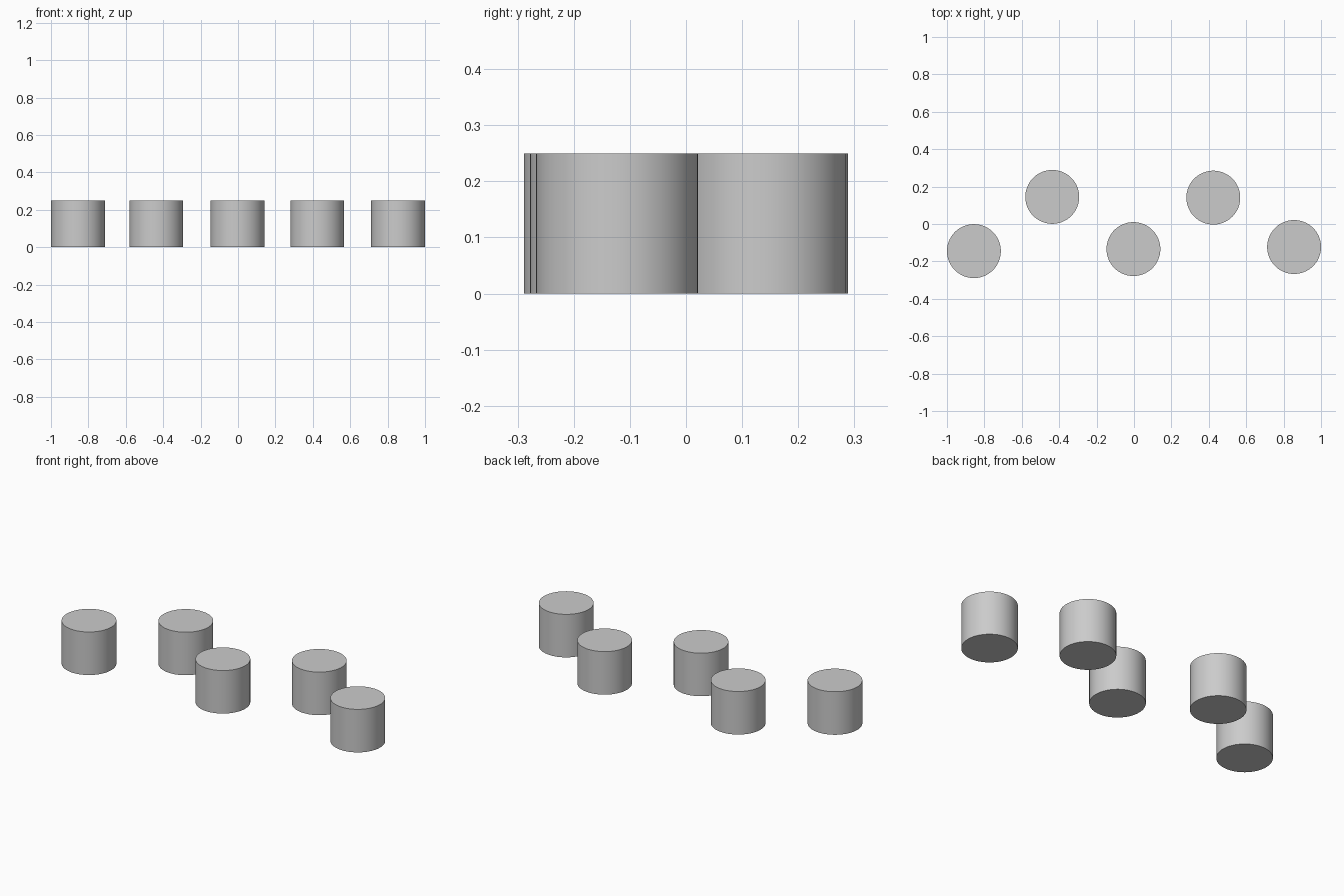
import bpy
import math

if "Cube" in bpy.data.objects:
    bpy.data.objects.remove(bpy.data.objects["Cube"])

RADIUS = 0.144
HEIGHT = 0.25


def add_peg(name, x, y):
    """Upright capped cylinder standing on z = 0."""
    bpy.ops.mesh.primitive_cylinder_add(
        vertices=96, radius=RADIUS, depth=HEIGHT, location=(x, y, HEIGHT / 2))
    bpy.context.object.name = name
    bpy.ops.object.shade_smooth_by_angle(angle=math.radians(30))


# Staggered row of five short cylinders, left to right
centres = [(-0.856, -0.145), (-0.437, 0.145), (-0.003, -0.134),
           (0.424, 0.141), (0.856, -0.123)]
for i, (x, y) in enumerate(centres, 1):
    add_peg(f"short_cylinder_{i}", x, y)
